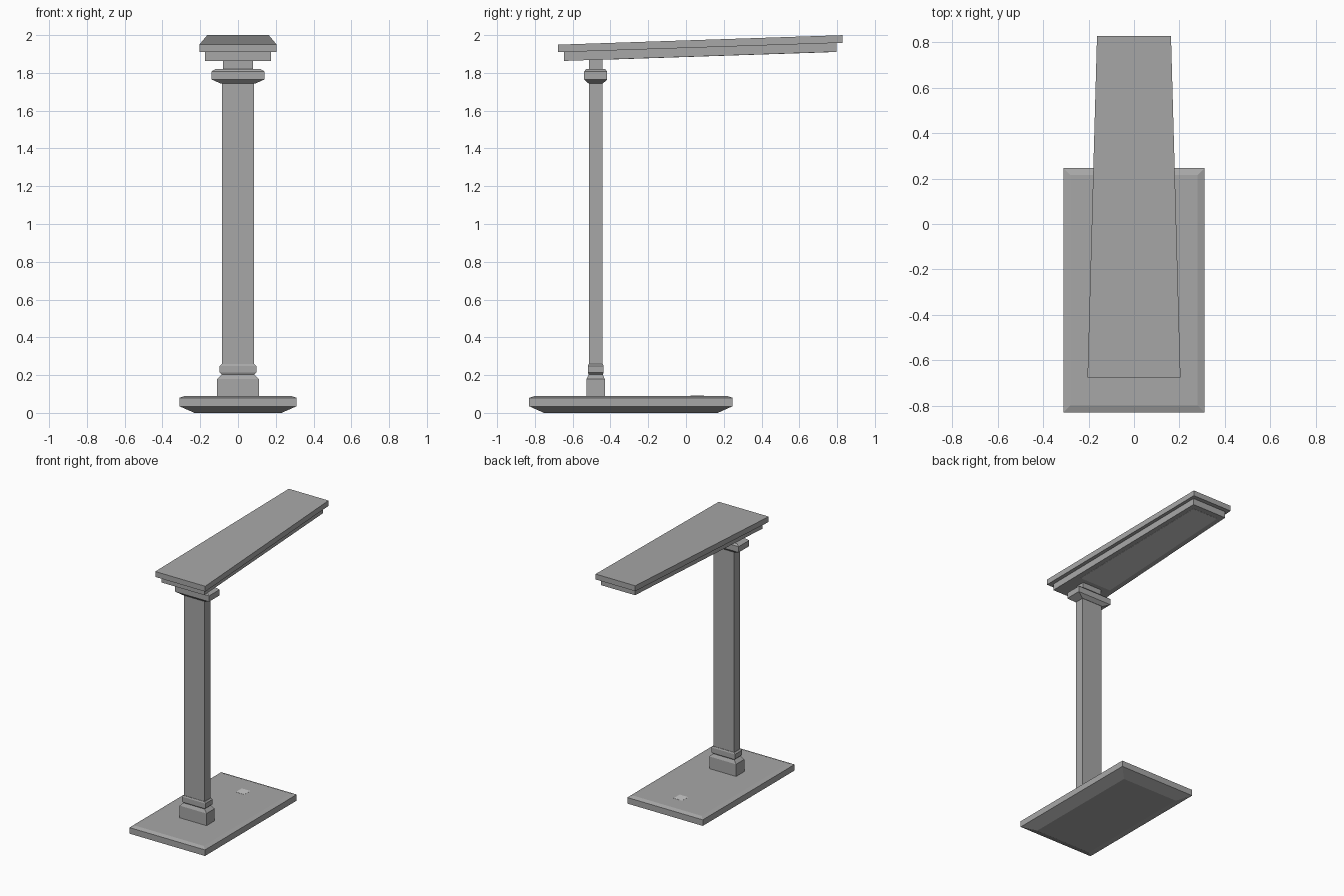
import bpy
import bmesh

if "Cube" in bpy.data.objects:
    bpy.data.objects.remove(bpy.data.objects["Cube"])

TILT = 0.0333  # rise of the lamp head along y


def material(name, v):
    mat = bpy.data.materials.new(name)
    mat.diffuse_color = (v, v, v, 1.0)
    mat.use_nodes = True
    mat.node_tree.nodes["Principled BSDF"].inputs["Base Color"].default_value = mat.diffuse_color
    return mat


BODY = material("dark_grey", 0.39)
LIGHT = material("light_grey", 0.65)


def loft(name, rings, tilt=0.0, mat=BODY):
    """Stack four-sided rings (half width at y0, half width at y1, y0, y1, z) and cap both ends."""
    bm = bmesh.new()
    loops = []
    for wa, wb, y0, y1, z in rings:
        pts = [(-wa, y0), (wa, y0), (wb, y1), (-wb, y1)]
        loops.append([bm.verts.new((x, y, z + tilt * y)) for x, y in pts])
    for a, b in zip(loops, loops[1:]):
        for i in range(4):
            j = (i + 1) % 4
            bm.faces.new((a[i], a[j], b[j], b[i]))
    bm.faces.new(loops[0][::-1])
    bm.faces.new(loops[-1])
    bmesh.ops.recalc_face_normals(bm, faces=bm.faces)
    mesh = bpy.data.meshes.new(name)
    bm.to_mesh(mesh)
    bm.free()
    mesh.materials.append(mat)
    obj = bpy.data.objects.new(name, mesh)
    bpy.context.collection.objects.link(obj)
    return obj


def stack(name, cy, profile, mat=BODY):
    """Rectangular column part from (half x, half y, z) levels."""
    return loft(name, [(hx, hx, cy - hy, cy + hy, z) for hx, hy, z in profile], mat=mat)


BASE_Y, POST_Y = -0.292, -0.478

# Base plate with chamfered underside and softened top edge
stack("base", BASE_Y, [(0.23, 0.46, 0.0), (0.31, 0.538, 0.035),
                       (0.31, 0.538, 0.08), (0.28, 0.508, 0.09)])

# Touch button, almost flush with the base
stack("touch_button", 0.06, [(0.035, 0.035, 0.085), (0.035, 0.035, 0.091)], LIGHT)

# Socket and ring at the foot of the post
stack("post_socket", POST_Y, [(0.11, 0.048, 0.085), (0.11, 0.048, 0.18),
                              (0.085, 0.036, 0.205)])
stack("post_ring", POST_Y, [(0.086, 0.037, 0.203), (0.097, 0.042, 0.213),
                            (0.097, 0.042, 0.248), (0.088, 0.038, 0.258)])

# Post, hinge collar and neck
stack("post", POST_Y, [(0.085, 0.035, 0.19), (0.085, 0.035, 1.76)])
stack("hinge_collar", POST_Y, [(0.09, 0.037, 1.743), (0.14, 0.061, 1.765),
                               (0.14, 0.061, 1.808), (0.12, 0.05, 1.82)])
stack("neck", POST_Y, [(0.08, 0.035, 1.81), (0.08, 0.035, 1.88)])

# Tapered, tilted head cover
loft("head_cover", [(0.205, 0.163, -0.677, 0.828, 1.932),
                    (0.205, 0.163, -0.677, 0.828, 1.972)], TILT)

# Light housing below it
loft("light_housing", [(0.175, 0.14, -0.645, 0.797, 1.885),
                       (0.175, 0.14, -0.645, 0.797, 1.933)], TILT)

# Light panel, almost flush with the housing
loft("light_panel", [(0.130, 0.105, -0.41, 0.755, 1.884),
                     (0.130, 0.105, -0.41, 0.755, 1.890)], TILT, LIGHT)
